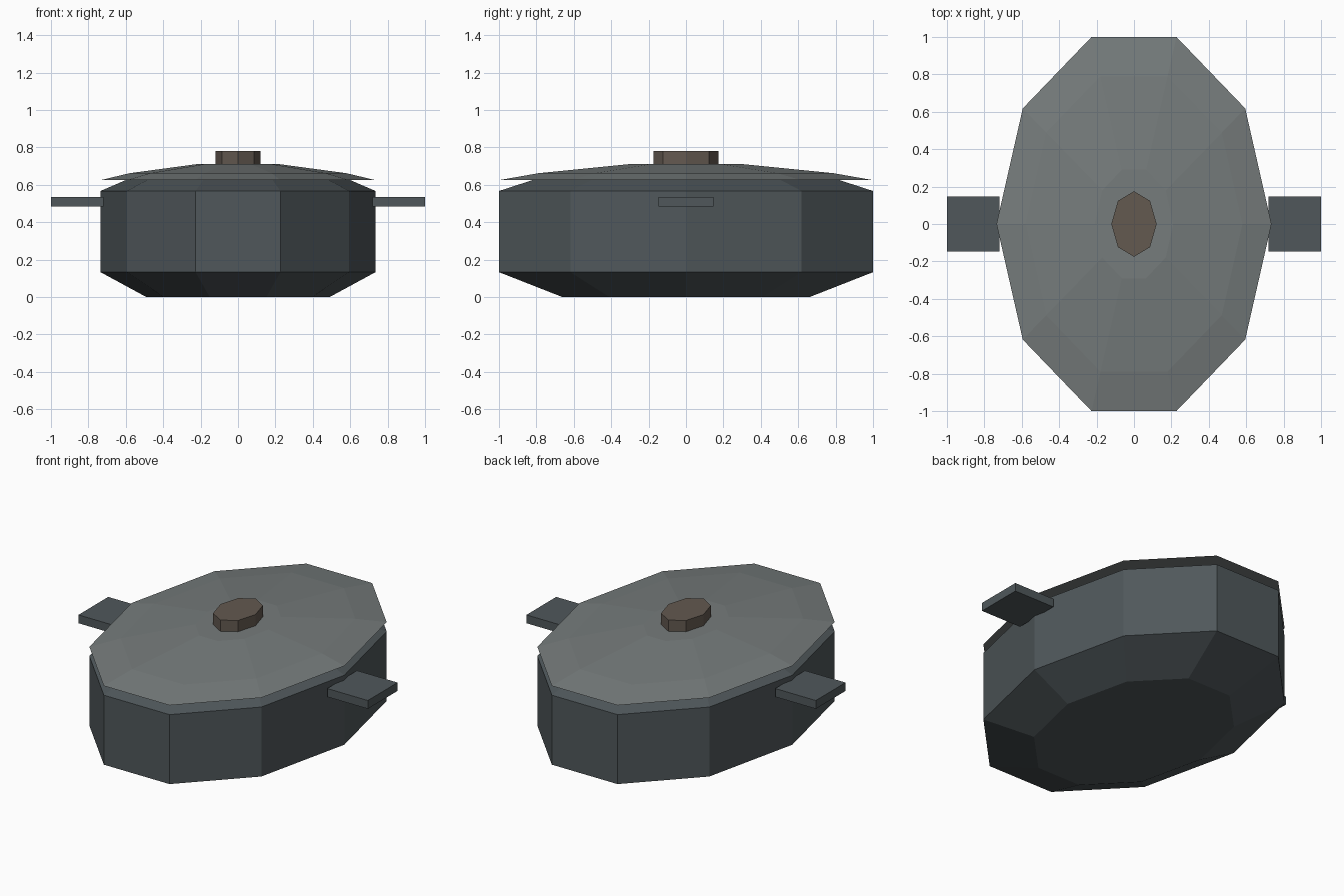
import bpy, bmesh
from math import cos, sin, pi

if "Cube" in bpy.data.objects:
    bpy.data.objects.remove(bpy.data.objects["Cube"])


def material(name, rgb):
    m = bpy.data.materials.new(name)
    m.diffuse_color = (*rgb, 1)
    m.use_nodes = True
    m.node_tree.nodes["Principled BSDF"].inputs["Base Color"].default_value = m.diffuse_color
    return m


iron = material("dark_iron", (0.08, 0.097, 0.105))
lid_grey = material("lid_grey", (0.18, 0.2, 0.2))
knob_brown = material("knob_brown", (0.125, 0.1, 0.08))


def finish(name, bm, mat):
    bmesh.ops.recalc_face_normals(bm, faces=bm.faces)
    me = bpy.data.meshes.new(name)
    bm.to_mesh(me)
    bm.free()
    me.materials.append(mat)
    ob = bpy.data.objects.new(name, me)
    bpy.context.collection.objects.link(ob)
    return ob


def oval_stack(name, sides, rings, mat):
    """Closed faceted oval through rings of (x radius, y radius, z)."""
    bm = bmesh.new()
    loops = [[bm.verts.new((rx * cos(2 * pi * i / sides), ry * sin(2 * pi * i / sides), z))
              for i in range(sides)] for rx, ry, z in rings]
    for a, b in zip(loops, loops[1:]):
        for i in range(sides):
            j = (i + 1) % sides
            bm.faces.new((a[i], a[j], b[j], b[i]))
    bm.faces.new(loops[0])
    bm.faces.new(loops[-1])
    return finish(name, bm, mat)


RX, RY = 0.735, 1.0515

# Pot body with chamfered foot and shoulder
oval_stack("pot_body", 10, [(0.49, 0.695, 0), (RX, RY, 0.133), (RX, RY, 0.567),
                            (0.52, 0.75, 0.66)], iron)

# Shallow domed lid
oval_stack("lid", 10, [(RX, RY, 0.625), (0.58, 0.83, 0.662), (0.21, 0.305, 0.712)], lid_grey)

# Knob
oval_stack("lid_knob", 8, [(0.121, 0.175, 0.70), (0.121, 0.175, 0.782)], knob_brown)

# Side handles
for side, name in ((-1, "left_handle"), (1, "right_handle")):
    bm = bmesh.new()
    bmesh.ops.create_cube(bm, size=1)
    bmesh.ops.scale(bm, vec=(0.28, 0.294, 0.052), verts=bm.verts)
    bmesh.ops.translate(bm, vec=(side * 0.86, 0, 0.51), verts=bm.verts)
    finish(name, bm, iron)
